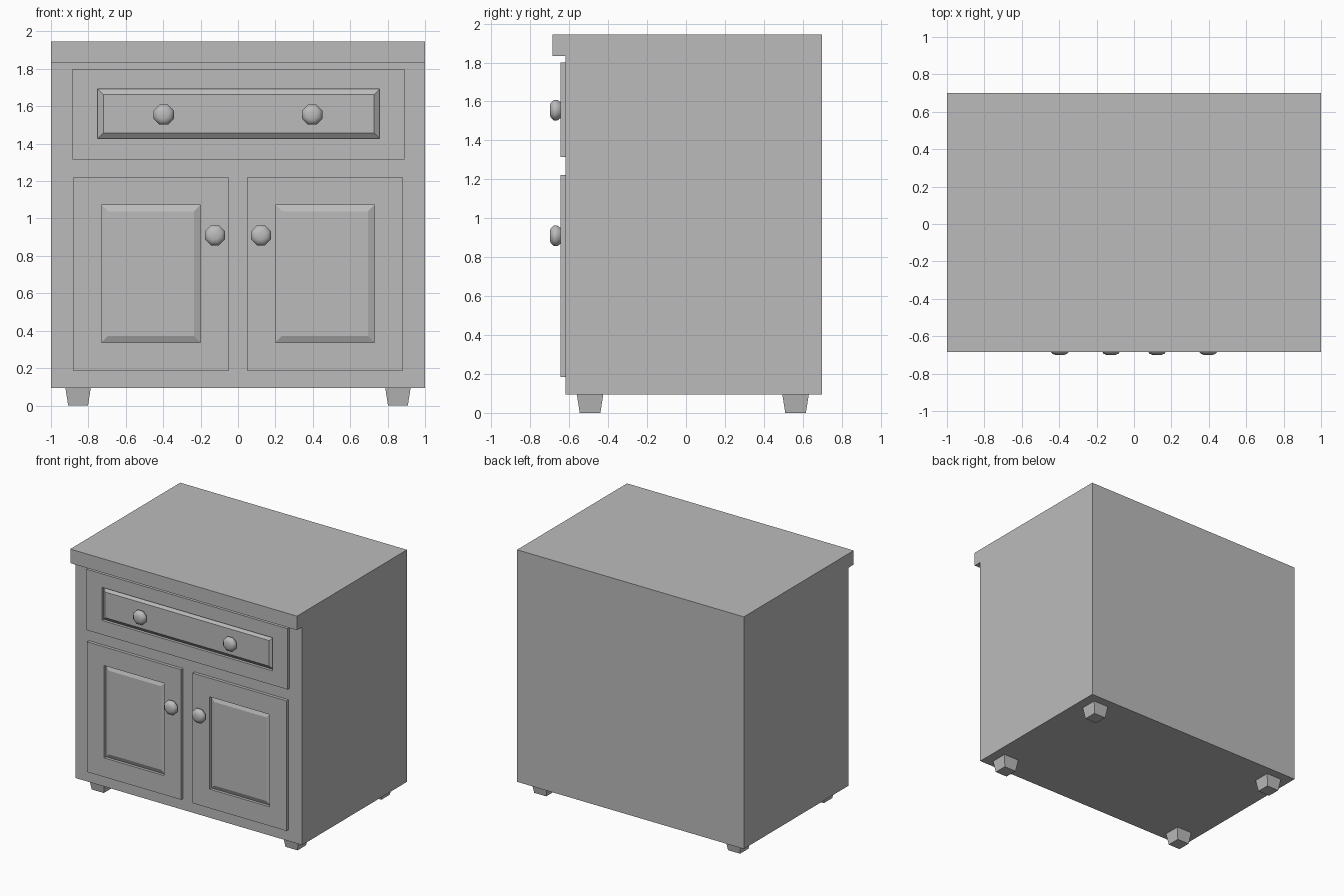
import bpy
import bmesh
from math import cos, sin, pi, radians

cube = bpy.data.objects.get("Cube")
if cube:
    bpy.data.objects.remove(cube, do_unlink=True)

grey = bpy.data.materials.new("plain grey")
grey.use_nodes = True
COLOUR = (0.5, 0.5, 0.5, 1)
grey.diffuse_color = COLOUR
grey.node_tree.nodes["Principled BSDF"].inputs["Base Color"].default_value = COLOUR

FACE = -0.645      # front of the doors and drawer
FLOOR = -0.622     # bottom of their sunk groove
CARCASS = -0.62    # front of the cabinet box


def loft(name, rings):
    """Skin a row of equally sized point rings and cap both ends."""
    bm = bmesh.new()
    loops = [[bm.verts.new(p) for p in ring] for ring in rings]
    for a, b in zip(loops, loops[1:]):
        for i in range(len(a)):
            j = (i + 1) % len(a)
            bm.faces.new((a[i], a[j], b[j], b[i]))
    bm.faces.new(loops[0])
    bm.faces.new(loops[-1])
    bmesh.ops.recalc_face_normals(bm, faces=bm.faces)
    mesh = bpy.data.meshes.new(name)
    bm.to_mesh(mesh)
    bm.free()
    mesh.materials.append(grey)
    obj = bpy.data.objects.new(name, mesh)
    bpy.context.collection.objects.link(obj)
    return obj


def front_rect(x0, x1, z0, z1, y, inset=0):
    x0, x1, z0, z1 = x0 + inset, x1 - inset, z0 + inset, z1 - inset
    return [(x0, y, z0), (x1, y, z0), (x1, y, z1), (x0, y, z1)]


def raised_panel(name, outer, inner, bevel, field_y):
    """Slab with a sunk frame and a bevelled field rising out of it."""
    return loft(name, [
        front_rect(*outer, CARCASS + 0.005),
        front_rect(*outer, FACE),
        front_rect(*inner, FACE),
        front_rect(*inner, FLOOR),
        front_rect(*inner, field_y, bevel),
    ])


def knob(name, x, z):
    profile = [(0.042, FACE + 0.003), (0.058, -0.662), (0.058, -0.678),
               (0.042, -0.694), (0.025, -0.70)]
    sides = 8
    angles = [2 * pi * (i + 0.5) / sides for i in range(sides)]
    obj = loft(name, [[(x + r * cos(a), y, z + r * sin(a)) for a in angles]
                      for r, y in profile])
    bpy.ops.object.select_all(action="DESELECT")
    obj.select_set(True)
    bpy.context.view_layer.objects.active = obj
    bpy.ops.object.shade_smooth_by_angle(angle=radians(50))


def foot(name, x, y):
    def square(half, z):
        return [(x + sx * half, y + sy * half, z)
                for sx, sy in ((-1, -1), (1, -1), (1, 1), (-1, 1))]
    loft(name, [square(0.053, 0), square(0.068, 0.095)])


# Cabinet box with the overhanging top, as one side profile
side_profile = [(0.70, 0.095), (CARCASS, 0.095), (CARCASS, 1.833),
                (-0.685, 1.833), (-0.685, 1.945), (0.70, 1.945)]
loft("cabinet_body", [[(x, y, z) for y, z in side_profile] for x in (-1, 1)])

# Drawer front
raised_panel("drawer_front", (-0.885, 0.89, 1.315, 1.80),
             (-0.75, 0.757, 1.428, 1.692), 0.03, FACE)

# Doors, knobs and feet on each side
for side, s in (("right", -1), ("left", 1)):
    outer = sorted((s * 0.05, s * 0.88))
    inner = sorted((s * 0.20, s * 0.73))
    raised_panel(side + "_door", (*outer, 0.185, 1.222),
                 (*inner, 0.337, 1.073), 0.035, -0.637)
    knob(side + "_door_knob", s * 0.123, 0.91)
    knob(side + "_drawer_knob", s * 0.397, 1.555)
    foot("front_" + side + "_foot", s * 0.855, -0.493)
    foot("back_" + side + "_foot", s * 0.855, 0.563)
